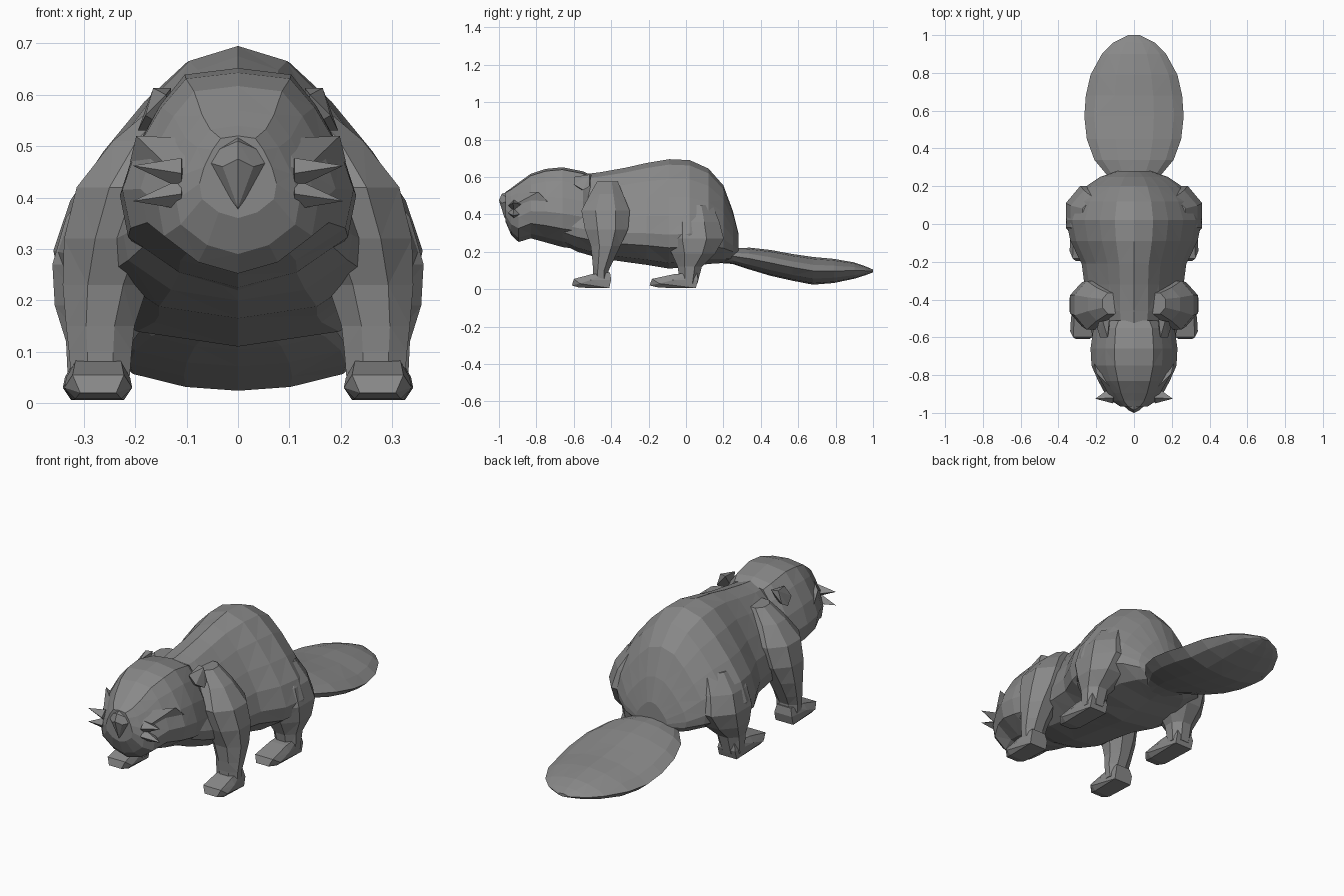
import bpy, bmesh, math
from mathutils import Vector

fur = bpy.data.materials.new("dark_grey_fur")
fur.diffuse_color = (.25, .25, .25, 1)


def finish(name, bm, mirror=False):
    bmesh.ops.recalc_face_normals(bm, faces=bm.faces)
    me = bpy.data.meshes.new(name)
    bm.to_mesh(me)
    bm.free()
    me.materials.append(fur)
    ob = bpy.data.objects.new(name, me)
    bpy.context.collection.objects.link(ob)
    if mirror:
        ob.modifiers.new("mirror", 'MIRROR').use_axis[0] = True
    return ob


def skin(name, rings, mirror=False):
    """Join equal-sized rings of points into a closed faceted skin."""
    bm = bmesh.new()
    vs = [[bm.verts.new(p) for p in r] for r in rings]
    n = len(vs[0])
    for a, b in zip(vs, vs[1:]):
        for i in range(n):
            j = (i + 1) % n
            bm.faces.new((a[i], a[j], b[j], b[i]))
    bm.faces.new(vs[0])
    bm.faces.new(vs[-1])
    bmesh.ops.triangulate(bm, faces=bm.faces[:])
    return finish(name, bm, mirror)


def along_y(name, half, stations):
    """half: (width, height) fractions top to bottom; stations: y, half width, bottom, top."""
    sec = half + [(-x, z) for x, z in half[-2:0:-1]]
    return skin(name, [[(x * w, y, lo + z * (hi - lo)) for x, z in sec]
                       for y, w, lo, hi in stations])


def along_z(name, stations, n=8):
    """stations: x, y, z, radius x, radius y."""
    return skin(name, [[(x + rx * math.cos(math.tau * (i + .5) / n),
                         y + ry * math.sin(math.tau * (i + .5) / n), z)
                        for i in range(n)] for x, y, z, rx, ry in stations], True)


def hull(name, pts, mirror=False):
    bm = bmesh.new()
    for p in pts:
        bm.verts.new(p)
    bmesh.ops.convex_hull(bm, input=bm.verts[:])
    return finish(name, bm, mirror)


# Pear-shaped trunk
pear = [(0, 1), (.28, .95), (.5, .82), (.72, .65), (.9, .48),
        (.99, .31), (.95, .19), (.58, .05), (0, 0)]
along_y("body", pear, [
    (-.72, .17, .27, .56), (-.58, .225, .2, .61), (-.46, .265, .165, .625),
    (-.32, .265, .145, .65), (-.21, .28, .13, .675), (-.09, .34, .11, .695),
    (.02, .363, .12, .69), (.12, .325, .135, .645), (.2, .255, .14, .555),
    (.25, .18, .15, .42), (.28, .09, .17, .3)])

# Head with tapering muzzle and chin
wedge = [(0, 1), (.45, .97), (.66, .83), (.88, .62), (1, .42), (.93, .23), (.5, .07), (0, 0)]
along_y("head", wedge, [
    (-.51, .18, .23, .61), (-.55, .215, .21, .63), (-.66, .23, .225, .652),
    (-.75, .225, .25, .643), (-.83, .19, .272, .617), (-.895, .155, .252, .57),
    (-.935, .12, .29, .54), (-.965, .075, .36, .52)])

# Nose pad
hull("nose", [(0, -.96, .518), (.08, -.94, .475), (-.08, -.94, .475), (0, -.94, .365),
              (0, -1, .475), (0, -.985, .51), (.03, -.985, .46), (-.03, -.985, .46),
              (0, -.97, .38), (0, -.88, .46)])

# Brow ridges running back over the cheeks
hull("brow", [(.06, -.945, .48), (.198, -.79, .52), (.08, -.91, .515),
              (.21, -.74, .47), (.125, -.92, .45), (.1, -.8, .48)], True)

# Ears
hull("ear", [(.165, -.515, .613), (.13, -.505, .613), (.185, -.515, .55), (.195, -.55, .53),
             (.14, -.60, .60), (.18, -.60, .56), (.13, -.56, .53)], True)

# Whisker tufts
for k, (z, zb) in enumerate([(.462, .447), (.393, .407)]):
    b = Vector((.1, -.92, zb))
    hull(f"whisker_{k + 1}", [(.205, -.925, z), b + Vector((.01, 0, .03)),
                              b + Vector((.01, 0, -.03)), b + Vector((.01, -.03, 0)),
                              b + Vector((0, .07, 0))], True)

# Front legs, from shoulder to wrist
along_z("front_leg", [
    (.12, -.42, .575, .05, .06), (.165, -.425, .51, .085, .095), (.205, -.43, .42, .118, .14),
    (.235, -.425, .32, .112, .125), (.258, -.43, .23, .09, .085),
    (.268, -.445, .15, .072, .06), (.268, -.455, .1, .066, .045), (.268, -.455, .03, .06, .045)])

# Hind legs, from thigh to ankle
along_z("hind_leg", [
    (.18, .04, .45, .1, .11), (.215, .04, .36, .13, .15), (.23, .045, .27, .142, .17),
    (.255, .04, .19, .11, .125), (.27, .02, .12, .07, .07), (.275, .015, .03, .06, .05)])


# Paws: low faceted wedges
def paw(name, toe, heel, x):
    length = heel - toe
    hull(name, [(x + s * w, toe + f * length, z) for s in (-1, 1)
                for w, f, z in [(.035, 0, .02), (.05, .05, .055), (.066, .2, .03),
                                (.045, .2, .008), (.05, .95, .006), (.062, .5, .05),
                                (.045, .5, .08), (.05, 1, .05), (.04, .97, .09)]], True)


paw("front_paw", -.61, -.40, .272)
paw("hind_paw", -.195, .065, .275)

# Flat paddle tail
paddle = [(0, 1), (.4, .93), (.8, .72), (1, .5), (.8, .22), (.4, .05), (0, 0)]
along_y("tail", paddle, [
    (.18, .09, .14, .2), (.25, .135, .135, .218), (.34, .21, .105, .222),
    (.45, .25, .072, .21), (.57, .263, .045, .188), (.68, .255, .024, .172),
    (.79, .23, .033, .162), (.9, .17, .056, .143), (.96, .11, .075, .122),
    (1.0, .03, .09, .105)])
